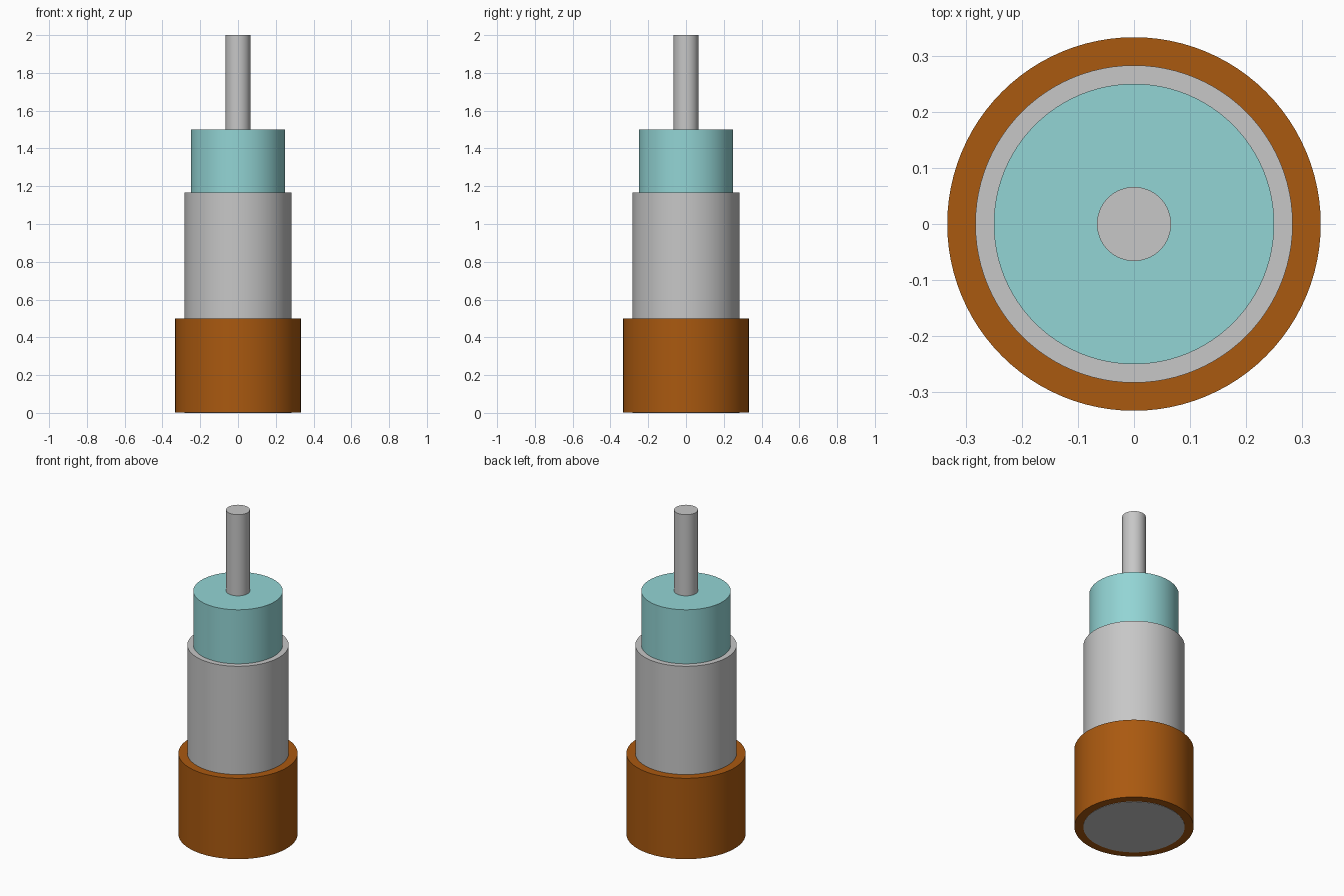
import bpy
import math

cube = bpy.data.objects.get("Cube")
if cube:
    bpy.data.objects.remove(cube, do_unlink=True)


def make_material(name, rgb):
    mat = bpy.data.materials.new(name)
    mat.use_nodes = True
    mat.diffuse_color = (*rgb, 1)
    mat.node_tree.nodes["Principled BSDF"].inputs["Base Color"].default_value = (*rgb, 1)
    return mat


metal = make_material("grey metal", (0.57, 0.57, 0.57))
teal = make_material("pale teal", (0.29, 0.66, 0.66))
brown = make_material("orange brown", (0.40, 0.10, 0.005))


def layer(name, radius, bottom, top, mat):
    """Upright solid cylinder between two heights."""
    bpy.ops.mesh.primitive_cylinder_add(
        vertices=96, radius=radius, depth=top - bottom,
        location=(0, 0, (bottom + top) / 2))
    obj = bpy.context.object
    obj.name = obj.data.name = name
    obj.data.materials.append(mat)
    bpy.ops.object.shade_smooth_by_angle(angle=math.radians(30))
    return obj


# Stripped cable layers, outermost first; each inner layer reaches higher.
# The bottom ends are slightly staggered so that no caps coincide.
layer("outer_jacket", 0.333, 0.002, 0.5, brown)
layer("metal_shield", 0.283, 0.0, 1.167, metal)
layer("inner_insulation", 0.25, 0.01, 1.5, teal)
layer("core_conductor", 0.066, 0.02, 2.0, metal)
